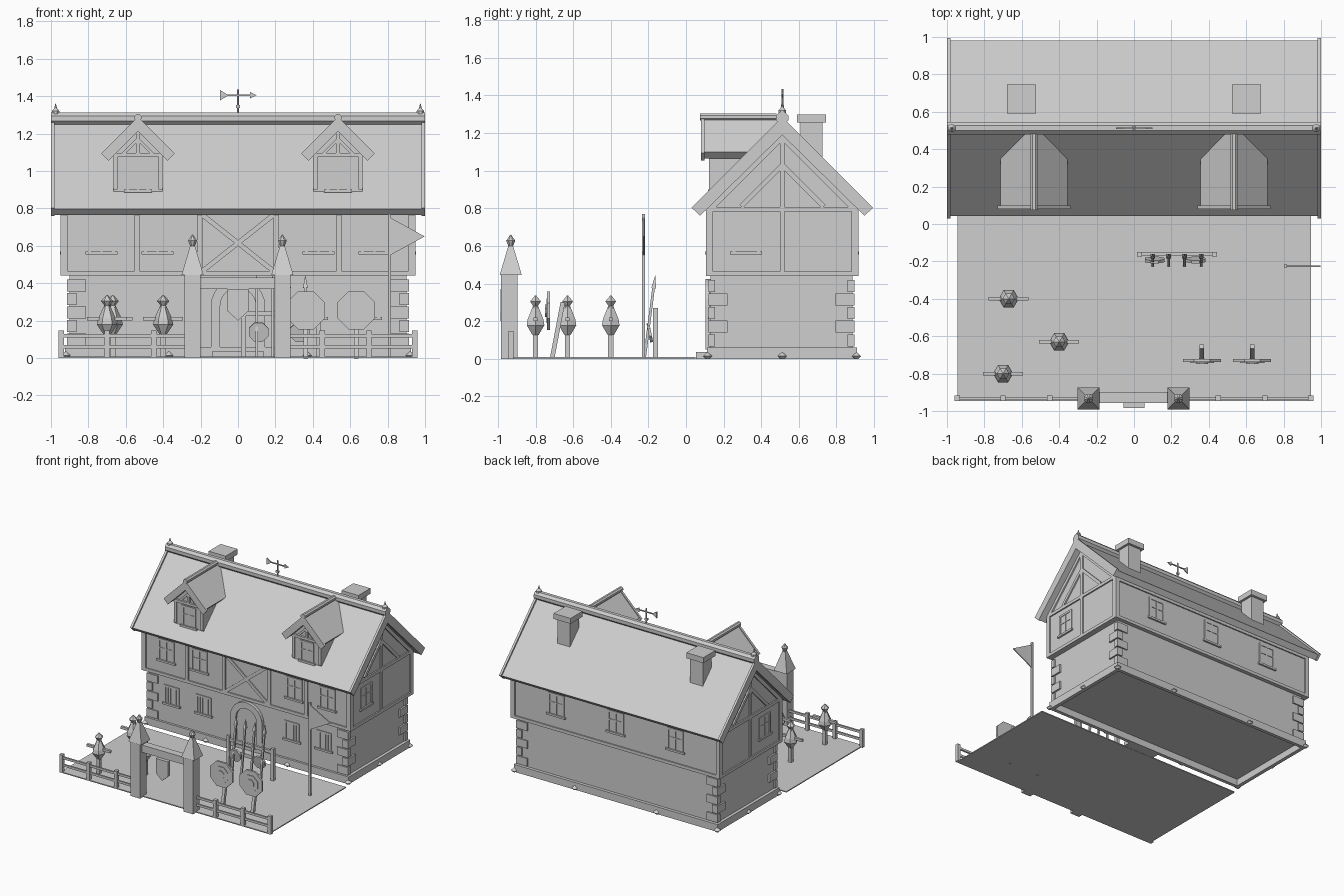
import bpy, bmesh, math
from mathutils import Vector, Matrix

if "Cube" in bpy.data.objects:
    bpy.data.objects.remove(bpy.data.objects["Cube"])

grey = bpy.data.materials.new("plain_grey")
grey.use_nodes = True
grey.diffuse_color = (0.62, 0.62, 0.62, 1)
grey.node_tree.nodes["Principled BSDF"].inputs["Base Color"].default_value = (0.62, 0.62, 0.62, 1)

MID = 0.512         # depth of the roof ridge


def finish(name, bm, matrix=None):
    if matrix:
        bm.transform(matrix)
    bmesh.ops.recalc_face_normals(bm, faces=bm.faces)
    mesh = bpy.data.meshes.new(name)
    bm.to_mesh(mesh)
    bm.free()
    mesh.materials.append(grey)
    obj = bpy.data.objects.new(name, mesh)
    bpy.context.collection.objects.link(obj)


def box(bm, x0, x1, y0, y1, z0, z1):
    m = Matrix.Translation(((x0 + x1) / 2, (y0 + y1) / 2, (z0 + z1) / 2))
    m = m @ Matrix.Diagonal((x1 - x0, y1 - y0, z1 - z0, 1))
    bmesh.ops.create_cube(bm, size=1, matrix=m)


def prism(bm, pts, axis, a, b):
    # Extrude a 2D outline along x or y
    place = (lambda p, t: (t, p[0], p[1])) if axis == "x" else (lambda p, t: (p[0], t, p[1]))
    face = bm.faces.new([bm.verts.new(place(p, a)) for p in pts])
    out = bmesh.ops.extrude_face_region(bm, geom=[face])
    move = Vector(place((0, 0), b - a))
    bmesh.ops.translate(bm, vec=move, verts=[v for v in out["geom"] if isinstance(v, bmesh.types.BMVert)])


def bar(bm, p, q, r0, r1=None, sides=8):
    # Faceted or tapered rod between two points, flat side forward
    p, q = Vector(p), Vector(q)
    rot = (q - p).to_track_quat("Z", "Y").to_matrix().to_4x4() @ Matrix.Rotation(math.pi / sides, 4, "Z")
    bmesh.ops.create_cone(bm, cap_ends=True, segments=sides, radius1=r0, radius2=r0 if r1 is None else r1,
                          depth=(q - p).length, matrix=Matrix.Translation((p + q) / 2) @ rot)


def stack(bm, x, y, rings, sides):
    # Stacked cones following (radius, height) pairs
    for (r0, z0), (r1, z1) in zip(rings, rings[1:]):
        bar(bm, (x, y, z0), (x, y, z1), r0, r1, sides)


def plank(bm, p, q, w, axis, a, b):
    # Flat timber between two points of a wall plane
    p, q = Vector(p), Vector(q)
    n = Vector((p.y - q.y, q.x - p.x)).normalized() * w / 2
    prism(bm, [p + n, q + n, q - n, p - n], axis, a, b)


# Ground and house body; the plinth is a skirting open underneath
bm = bmesh.new()
box(bm, -0.945, 0.945, -0.945, 0.05, 0, 0.008)
finish("yard", bm)
bm = bmesh.new()
for y0, y1 in ((0.112, 0.14), (0.882, 0.91)):
    box(bm, -0.925, 0.925, y0, y1, 0, 0.06)
for x in (-0.91, 0.91):
    box(bm, x - 0.015, x + 0.015, 0.13, 0.89, 0, 0.06)
finish("plinth", bm)
bm = bmesh.new()
box(bm, -0.9, 0.9, 0.13, 0.885, 0.055, 0.45)
finish("lower_wall", bm)
bm = bmesh.new()
prism(bm, [(0.116, 0.44), (0.907, 0.44), (0.907, 0.8), (MID, 1.2), (0.116, 0.8)], "x", -0.937, 0.937)
finish("upper_wall", bm)
bm = bmesh.new()
for x in (-0.92, -0.37, 0.37, 0.92):
    for y in (0.115, 0.907):
        stack(bm, x, y, [(0.012, 0), (0.026, 0.014), (0.004, 0.034)], 8)
for x in (-0.92, 0.92):
    stack(bm, x, MID, [(0.012, 0), (0.026, 0.014), (0.004, 0.034)], 8)
finish("plinth_studs", bm)

# Corner stones alternate long and short
bm = bmesh.new()
for sx in (-1, 1):
    for y, sy in ((0.12, 1), (0.895, -1)):
        for i in range(5):
            lx, ly = (0.05, 0.1) if i % 2 else (0.1, 0.035)
            xs = sorted((sx * 0.914, sx * (0.914 - lx)))
            ys = sorted((y, y + sy * ly))
            z = 0.066 + i * 0.0725
            box(bm, *xs, *ys, z, z + 0.064)
finish("corner_stones", bm)

# Main roof with barge boards, ridge roll and finials
bm = bmesh.new()
slope = [(0.042, 0.798), (MID, 1.264), (0.982, 0.798), (0.948, 0.764), (MID, 1.195), (0.076, 0.764)]
prism(bm, slope, "x", -0.985, 0.985)
finish("main_roof", bm)
bm = bmesh.new()
board = [(0.03, 0.803), (MID, 1.285), (0.994, 0.803), (0.949, 0.76), (MID, 1.19), (0.075, 0.76)]
for s in (-1, 1):
    prism(bm, board, "x", s * 0.982, s * 1.0)
finish("barge_boards", bm)
bm = bmesh.new()
bar(bm, (-1, MID, 1.28), (1, MID, 1.28), 0.035)
finish("ridge_roll", bm)
bm = bmesh.new()
for x in (-0.975, 0.975):
    stack(bm, x, MID, [(0.022, 1.3), (0.022, 1.32), (0.008, 1.336), (0.002, 1.36)], 8)
finish("ridge_finials", bm)

# Timber framing on the long walls
bm = bmesh.new()
for y0, y1 in ((0.106, 0.122), (0.9, 0.917)):
    box(bm, -0.948, 0.948, y0, y1, 0.44, 0.465)
    box(bm, -0.948, 0.948, y0, y1, 0.765, 0.79)
    for x in (-0.93, 0.93):
        box(bm, x - 0.018, x + 0.018, y0, y1, 0.46, 0.77)
for x in (-0.54, -0.205, 0.205, 0.54):
    box(bm, x - 0.014, x + 0.014, 0.106, 0.122, 0.46, 0.77)
for s in (-1, 1):
    plank(bm, (-0.19 * s, 0.465), (0.19 * s, 0.765), 0.025, "y", 0.107, 0.122)
# Timber framing on the gables
for s in (-1, 1):
    a, b = s * 0.93, s * 0.948
    for z in (0.4525, 0.795):
        plank(bm, (0.11, z), (0.912, z), 0.025, "x", a, b)
    for y in (0.125, 0.898):
        plank(bm, (y, 0.46), (y, 0.79), 0.036, "x", a, b)
    plank(bm, (MID, 0.46), (MID, 1.2), 0.026, "x", a, b)
    for t in (-1, 1):
        plank(bm, (MID + t * 0.22, 0.81), (MID, 1.03), 0.025, "x", a, b)
        plank(bm, (MID + t * 0.38, 0.8), (MID, 1.18), 0.03, "x", a, b)
finish("timber_frame", bm)


def window(name, x, y, turn, z0, z1, w, bars, cross):
    # Frame, glazing bars and sill, built facing front then turned
    bm = bmesh.new()
    h = w / 2
    for s in (-1, 1):
        box(bm, s * h - 0.008, s * h + 0.008, -0.007, 0.005, z0, z1)
    box(bm, -h, h, -0.007, 0.005, z1 - 0.016, z1)
    box(bm, -h, h, -0.002, 0.005, z0, z1)
    box(bm, -h - 0.02, h + 0.02, -0.014, 0.005, z0 - 0.016, z0)
    for i in range(bars):
        bx = -h + w * (i + 1) / (bars + 1)
        box(bm, bx - 0.005, bx + 0.005, -0.006, 0, z0, z1)
    if cross:
        zc = z0 + (z1 - z0) * 0.55
        box(bm, -h, h, -0.006, 0, zc - 0.005, zc + 0.005)
    finish(name, bm, Matrix.Translation((x, y, 0)) @ Matrix.Rotation(turn, 4, "Z"))


for x in (-0.73, -0.43, 0.43, 0.73):
    window("upper_front_window", x, 0.116, 0, 0.57, 0.74, 0.13, 1, True)
for x in (-0.69, -0.4, 0.4, 0.69):
    window("lower_front_window", x, 0.13, 0, 0.22, 0.365, 0.12, 4, False)
for x in (-0.54, 0, 0.54):
    window("upper_back_window", x, 0.907, math.pi, 0.57, 0.74, 0.13, 1, True)
for s in (-1, 1):
    window("end_window", s * 0.937, 0.32, s * math.pi / 2, 0.57, 0.74, 0.13, 1, True)
    window("dormer_window", s * 0.535, 0.132, 0, 0.9, 1.06, 0.11, 1, True)


# Arched doorway and step
def arch(r, base=0.05, spring=0.28):
    top = [(r * math.cos(math.pi * i / 12), spring + r * math.sin(math.pi * i / 12)) for i in range(13)]
    return [(r, base)] + top + [(-r, base)]


bm = bmesh.new()
prism(bm, arch(0.145) + arch(0.095)[::-1], "y", 0.105, 0.14)
finish("door_surround", bm)
bm = bmesh.new()
prism(bm, arch(0.095), "y", 0.122, 0.14)
finish("front_door", bm)
bm = bmesh.new()
box(bm, -0.14, 0.14, 0.052, 0.12, 0, 0.035)
finish("door_step", bm)

# Dormers and chimneys
for s in (-1, 1):
    c = s * 0.535
    bm = bmesh.new()
    prism(bm, [(c - 0.13, 0.89), (c + 0.13, 0.89), (c + 0.13, 1.1), (c, 1.23), (c - 0.13, 1.1)], "y", 0.132, 0.5)
    finish("dormer_wall", bm)
    bm = bmesh.new()
    for half, eave, drop, y0, y1 in ((0.18, 1.1, 0.034, 0.09, 0.5), (0.196, 1.093, 0.038, 0.08, 0.098)):
        prism(bm, [(c - half, eave), (c, eave + half), (c + half, eave), (c + half - drop, eave - drop),
                   (c, eave + half - 2 * drop), (c - half + drop, eave - drop)], "y", y0, y1)
    bar(bm, (c, 0.075, 1.285), (c, 0.48, 1.285), 0.02)
    finish("dormer_roof", bm)
    bm = bmesh.new()
    plank(bm, (c - 0.13, 1.085), (c + 0.13, 1.085), 0.02, "y", 0.115, 0.135)
    plank(bm, (c, 1.08), (c, 1.22), 0.02, "y", 0.115, 0.135)
    for t in (-1, 1):
        plank(bm, (c + t * 0.12, 0.9), (c + t * 0.12, 1.09), 0.022, "y", 0.122, 0.135)
        plank(bm, (c + t * 0.08, 1.09), (c, 1.17), 0.016, "y", 0.117, 0.135)
    finish("dormer_timbers", bm)
    bm = bmesh.new()
    x = s * 0.602
    box(bm, x - 0.058, x + 0.058, 0.61, 0.725, 0.98, 1.26)
    box(bm, x - 0.077, x + 0.077, 0.59, 0.745, 1.255, 1.3)
    finish("chimney", bm)

# Weather vane
bm = bmesh.new()
bar(bm, (0, MID, 1.29), (0, MID, 1.435), 0.006, sides=6)
box(bm, -0.011, 0.011, MID - 0.008, MID + 0.008, 1.337, 1.353)
box(bm, -0.06, 0.07, MID - 0.004, MID + 0.004, 1.401, 1.409)
prism(bm, [(-0.095, 1.432), (-0.05, 1.405), (-0.095, 1.378)], "y", MID - 0.004, MID + 0.004)
prism(bm, [(0.065, 1.422), (0.1, 1.405), (0.065, 1.388)], "y", MID - 0.004, MID + 0.004)
finish("weather_vane", bm)

# Gateway with hanging sign, and fence
for x in (-0.243, 0.237):
    bm = bmesh.new()
    box(bm, x - 0.043, x + 0.043, -0.983, -0.897, 0, 0.445)
    bar(bm, (x, -0.932, 0.445), (x, -0.932, 0.6), 0.083, 0.018, sides=4)
    stack(bm, x, -0.932, [(0.01, 0.59), (0.026, 0.628), (0.002, 0.66)], 8)
    finish("gate_post", bm)
bm = bmesh.new()
box(bm, -0.21, 0.21, -0.957, -0.897, 0.37, 0.43)
finish("gate_lintel", bm)
bm = bmesh.new()
prism(bm, [(-0.055, 0.37), (0.055, 0.37), (0.055, 0.25), (0, 0.2), (-0.055, 0.25)], "y", -0.985, -0.957)
finish("hanging_sign", bm)
bm = bmesh.new()
for s in (-1, 1):
    for x in (0.45, 0.7, 0.945):
        box(bm, s * x - 0.014, s * x + 0.014, -0.945, -0.917, 0, 0.147)
    for z in (0.06, 0.12):
        xs = sorted((s * 0.27, s * 0.945))
        box(bm, *xs, -0.938, -0.924, z - 0.009, z + 0.009)
finish("fence", bm)

# Practice dummies
for x, y in ((-0.67, -0.4), (-0.4, -0.63), (-0.7, -0.8)):
    bm = bmesh.new()
    box(bm, x - 0.014, x + 0.014, y - 0.014, y + 0.014, 0, 0.28)
    stack(bm, x, y, [(0.018, 0.125), (0.054, 0.178), (0.048, 0.21), (0.016, 0.28)], 6)
    stack(bm, x, y, [(0.01, 0.275), (0.033, 0.305), (0.003, 0.337)], 6)
    box(bm, x - 0.107, x + 0.107, y - 0.01, y + 0.01, 0.2, 0.22)
    finish("practice_dummy", bm)

# Archery targets
for x in (0.363, 0.632):
    bm = bmesh.new()
    for r, y in ((0.11, -0.738), (0.07, -0.743), (0.035, -0.749)):
        bar(bm, (x, y, 0.255), (x, -0.722, 0.255), r)
    bar(bm, (x, -0.712, 0), (x, -0.655, 0.3), 0.017, sides=4)
    finish("archery_target", bm)

# Spear rack
bm = bmesh.new()
for x in (0.03, 0.43):
    box(bm, x - 0.013, x + 0.013, -0.175, -0.15, 0, 0.27)
box(bm, 0.02, 0.44, -0.172, -0.153, 0.225, 0.25)
finish("spear_rack", bm)
bm = bmesh.new()
for x in (0.1, 0.185, 0.27, 0.36):
    bar(bm, (x, -0.22, 0.005), (x, -0.172, 0.38), 0.01, sides=4)
    bar(bm, (x, -0.172, 0.375), (x, -0.163, 0.445), 0.018, 0, sides=4)
finish("spears", bm)
bm = bmesh.new()
for x in (0.11, 0.33):
    bar(bm, (x, -0.185, 0.14), (x, -0.2, 0.137), 0.056)
finish("round_shields", bm)

# Flag
bm = bmesh.new()
box(bm, 0.803, 0.819, -0.233, -0.217, 0, 0.77)
finish("flag_pole", bm)
bm = bmesh.new()
prism(bm, [(0.815, 0.75), (0.998, 0.65), (0.815, 0.55)], "y", -0.229, -0.221)
finish("pennant", bm)
